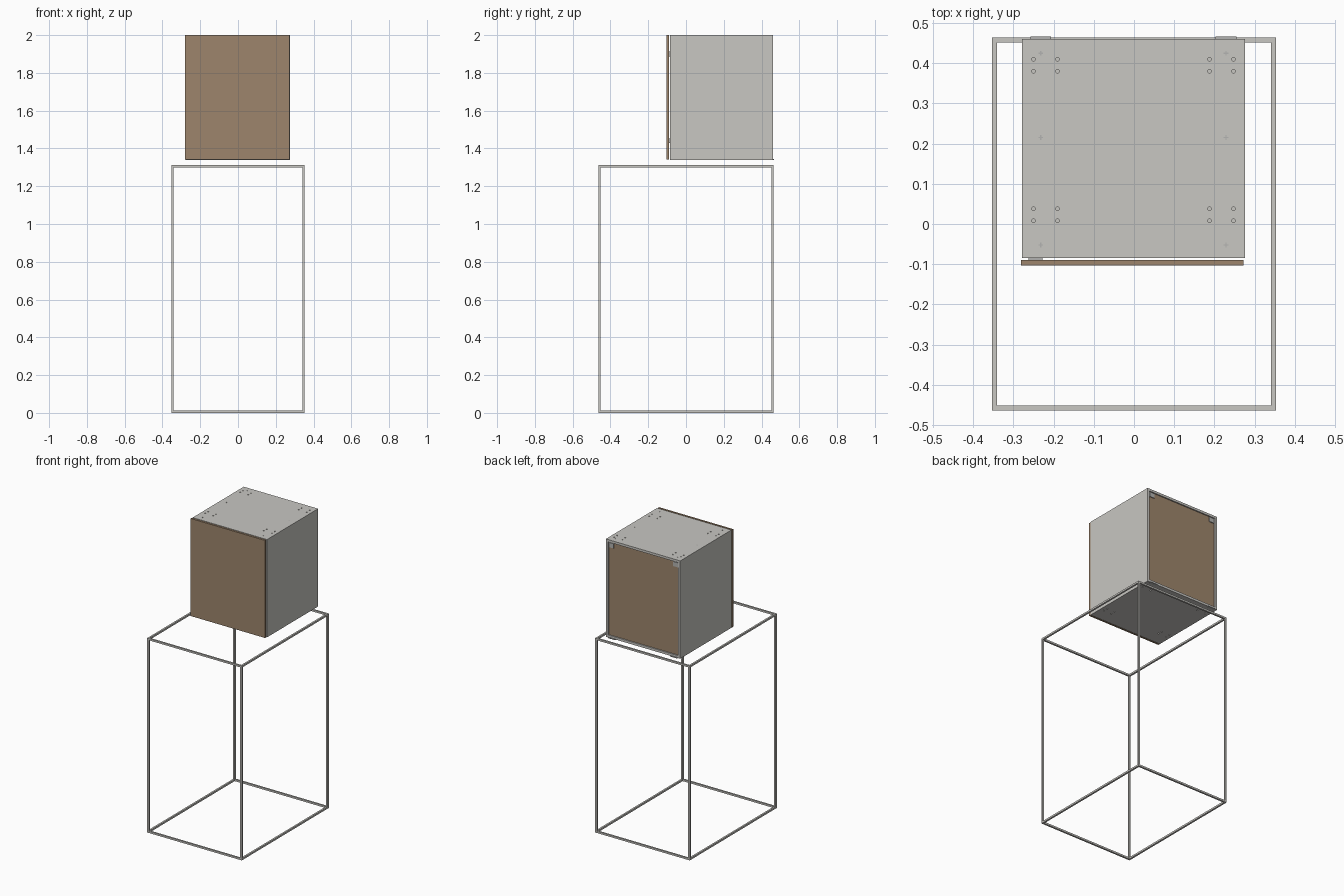
import bpy, bmesh
from mathutils import Matrix, Vector

if "Cube" in bpy.data.objects:
    bpy.data.objects.remove(bpy.data.objects["Cube"])


def material(name, color):
    m = bpy.data.materials.new(name)
    m.diffuse_color = (*color, 1)
    m.use_nodes = True
    m.node_tree.nodes["Principled BSDF"].inputs["Base Color"].default_value = m.diffuse_color
    return m


WHITE = material("warm white board", (0.58, 0.57, 0.54))
WOOD = material("brown wood", (0.34, 0.235, 0.15))
METAL = material("grey metal", (0.45, 0.45, 0.44))


def add_box(bm, x0, x1, y0, y1, z0, z1):
    mat = Matrix.Translation(((x0 + x1) / 2, (y0 + y1) / 2, (z0 + z1) / 2)) @ \
        Matrix.Diagonal((x1 - x0, y1 - y0, z1 - z0, 1))
    bmesh.ops.create_cube(bm, size=1, matrix=mat)


def finish(name, bm, mat):
    me = bpy.data.meshes.new(name)
    bm.to_mesh(me)
    bm.free()
    me.materials.append(mat)
    ob = bpy.data.objects.new(name, me)
    bpy.context.collection.objects.link(ob)
    return ob


def boxes(name, mat, *dims):
    bm = bmesh.new()
    for d in dims:
        add_box(bm, *d)
    return finish(name, bm, mat)


# Outline frame of square bars
X, Y, H, B = 0.353, 0.464, 1.312, 0.012
bars = []
for z in (0, H - B):
    for s in (-1, 1):
        ya, yb = sorted((s * Y, s * (Y - B)))
        xa, xb = sorted((s * X, s * (X - B)))
        bars.append((-X, X, ya, yb, z, z + B))
        bars.append((xa, xb, -Y + B, Y - B, z, z + B))
for sx in (-1, 1):
    for sy in (-1, 1):
        xa, xb = sorted((sx * X, sx * (X - B)))
        ya, yb = sorted((sy * Y, sy * (Y - B)))
        bars.append((xa, xb, ya, yb, B, H - B))
boxes("outline_frame", WHITE, *bars)

# Cabinet carcass
L, R, F, K, Z0, Z1, T = -0.279, 0.276, -0.085, 0.46, 1.34, 2.0, 0.016
boxes("left_side", WHITE, (L, L + T, F, K, Z0, Z1))
boxes("right_side", WHITE, (R - T, R, F, K, Z0, Z1))
top = boxes("top_panel", WHITE, (L + T, R - T, F, K, Z1 - T, Z1))
bottom = boxes("bottom_panel", WHITE, (L + T, R - T, F, K, Z0, Z0 + T))
boxes("back_panel", WOOD, (L + T, R - T, K - 0.012, K - 0.008, Z0 + T, Z1 - T))
boxes("door", WOOD, (-0.281, 0.273, -0.103, -0.09, Z0 + 0.002, Z1))

# Drilled holes in the top and bottom panels
bm = bmesh.new()
for x in (-0.25, -0.19, 0.188, 0.248):
    for y in (0.008, 0.038, 0.38, 0.41):
        for z in (Z0, Z1):
            bmesh.ops.create_cone(bm, cap_ends=True, segments=12,
                                  radius1=0.0045, radius2=0.0045, depth=0.016,
                                  matrix=Matrix.Translation((x, y, z)))
cutter = finish("hole_cutter", bm, METAL)
cutter.hide_render = True
for panel in (top, bottom):
    mod = panel.modifiers.new("holes", 'BOOLEAN')
    mod.operation = 'DIFFERENCE'
    mod.object = cutter
    mod.solver = 'EXACT'
    bpy.context.view_layer.objects.active = panel
    bpy.ops.object.modifier_apply(modifier=mod.name)
bpy.data.objects.remove(cutter)

# Cross-headed screws in the top panel
screws = []
for x in (-0.232, 0.229):
    for y in (-0.052, 0.215, 0.425):
        screws.append((x - 0.006, x + 0.006, y - 0.0015, y + 0.0015, Z1 - 0.003, Z1 + 0.0006))
        screws.append((x - 0.0015, x + 0.0015, y - 0.006, y + 0.006, Z1 - 0.003, Z1 + 0.0005))
boxes("top_screws", METAL, *screws)

# Wall brackets under the back edge and hanging plates at the upper corners
boxes("wall_brackets", METAL,
      *[(x - 0.026, x + 0.026, 0.448, 0.466, Z0 - 0.002, Z0 + 0.003)
        for x in (-0.232, 0.229)])
boxes("hanging_plates", METAL,
      *[(x - 0.018, x + 0.018, 0.451, 0.457, Z1 - T - 0.035, Z1 - T - 0.004)
        for x in (L + T + 0.022, R - T - 0.022)])

# Hinge arms bridging the gap behind the door
boxes("hinges", METAL,
      *[(L + T, L + T + 0.035, -0.092, -0.03, z - 0.012, z + 0.012)
        for z in (Z0 + 0.1, Z1 - 0.1)])
